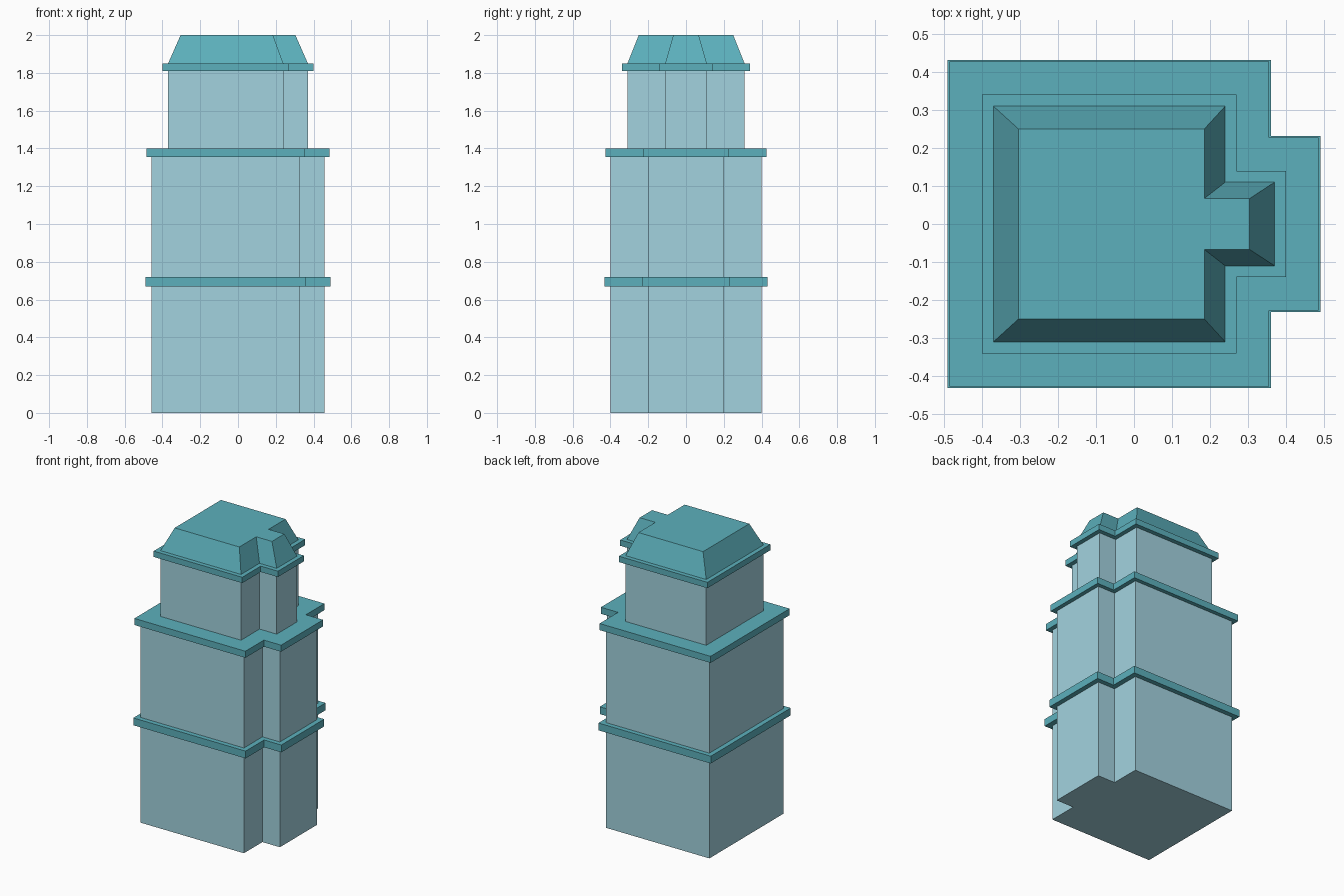
import bpy, bmesh

if "Cube" in bpy.data.objects:
    bpy.data.objects.remove(bpy.data.objects["Cube"])


def material(name, rgb):
    m = bpy.data.materials.new(name)
    m.diffuse_color = (*rgb, 1.0)
    m.use_nodes = True
    m.node_tree.nodes["Principled BSDF"].inputs["Base Color"].default_value = m.diffuse_color
    return m


WALL = material("pale_blue_wall", (0.365, 0.65, 0.737))
TRIM = material("teal_trim", (0.107, 0.434, 0.503))


def plan(x, shoulder, y, bay):
    """Tower footprint: a block with a narrower bay on the +x side."""
    half = [(x, bay), (shoulder, bay), (shoulder, y), (-x, y)]
    return half + [(px, -py) for px, py in reversed(half)]


def tower_part(name, mat, z0, z1, base, top=None):
    """Closed prism or frustum between two matching footprints."""
    bm = bmesh.new()
    low = [bm.verts.new((x, y, z0)) for x, y in base]
    high = [bm.verts.new((x, y, z1)) for x, y in (top or base)]
    bm.faces.new(low)
    bm.faces.new(high)
    n = len(low)
    for i in range(n):
        j = (i + 1) % n
        bm.faces.new((low[i], low[j], high[j], high[i]))
    bmesh.ops.recalc_face_normals(bm, faces=bm.faces[:])
    mesh = bpy.data.meshes.new(name)
    bm.to_mesh(mesh)
    bm.free()
    mesh.materials.append(mat)
    obj = bpy.data.objects.new(name, mesh)
    bpy.context.collection.objects.link(obj)


body = plan(0.457, 0.325, 0.40, 0.20)
upper = plan(0.37, 0.24, 0.31, 0.11)

# Wall storeys
tower_part("lower_storey", WALL, 0.0, 0.67, body)
tower_part("middle_storey", WALL, 0.72, 1.355, body)
tower_part("upper_storey", WALL, 1.40, 1.81, upper)

# Projecting ledges
tower_part("lower_ledge", TRIM, 0.67, 0.72, plan(0.49, 0.36, 0.432, 0.232))
tower_part("middle_ledge", TRIM, 1.355, 1.40, plan(0.485, 0.355, 0.427, 0.227))
tower_part("roof_ledge", TRIM, 1.81, 1.85, plan(0.40, 0.27, 0.34, 0.14))

# Sloped flat-topped roof
tower_part("roof", TRIM, 1.85, 2.0, upper, plan(0.304, 0.185, 0.25, 0.067))
